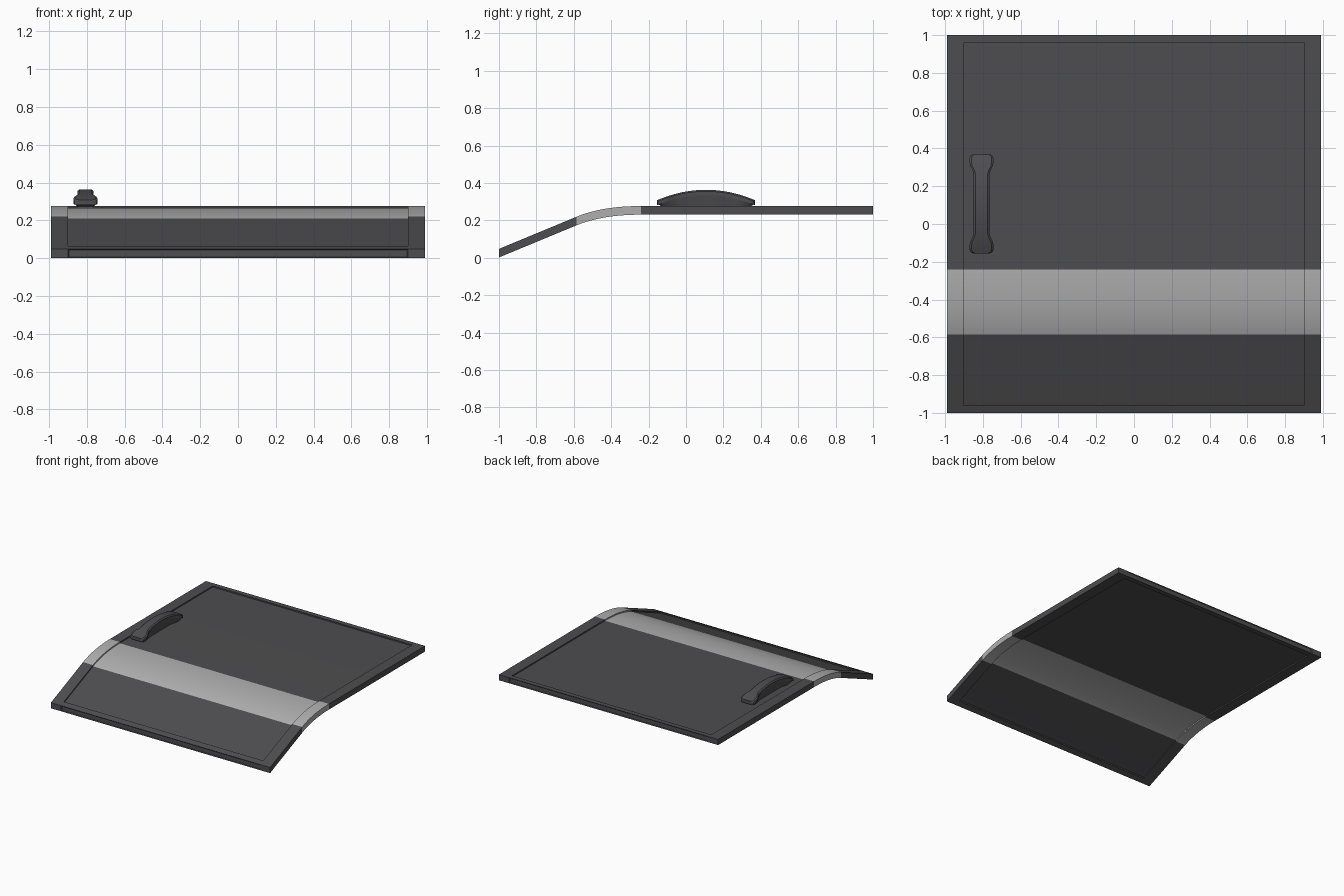
import bpy, bmesh, math

if "Cube" in bpy.data.objects:
    bpy.data.objects.remove(bpy.data.objects["Cube"])


def material(name, rgb):
    m = bpy.data.materials.new(name)
    m.diffuse_color = (*rgb, 1)
    m.use_nodes = True
    m.node_tree.nodes["Principled BSDF"].inputs["Base Color"].default_value = m.diffuse_color
    return m


DARK = material("dark_grey", (0.075, 0.075, 0.08))
LIGHT = material("light_grey", (0.43, 0.43, 0.43))


def finish(bm, name, mats):
    bmesh.ops.remove_doubles(bm, verts=bm.verts, dist=1e-5)
    bmesh.ops.recalc_face_normals(bm, faces=bm.faces)
    mesh = bpy.data.meshes.new(name)
    bm.to_mesh(mesh)
    bm.free()
    ob = bpy.data.objects.new(name, mesh)
    bpy.context.collection.objects.link(ob)
    for m in mats:
        mesh.materials.append(m)
    bpy.ops.object.select_all(action='DESELECT')
    ob.select_set(True)
    bpy.context.view_layer.objects.active = ob
    bpy.ops.object.shade_smooth_by_angle(angle=math.radians(20))
    return ob


# Bent panel: side profile, straight slope, rounded bend, flat top
THICK, RECESS, N = 0.046, 0.01, 12
profile = [(-1, 0.048), (-0.96, 0.0646)]
for k in range(N + 1):
    t = k / N
    a, b, c = (1 - t) ** 2, 2 * t * (1 - t), t * t
    profile.append((a * -0.585 + b * -0.447 + c * -0.24,
                    a * 0.22 + (b + c) * 0.277))
profile += [(0.96, 0.277), (1, 0.277)]
xs = [-0.99, -0.9, 0.9, 0.99]
rows = len(profile) - 1


def depth(i, j):
    """Recess of a grid cell; None is outside the panel."""
    if not (0 <= i < 3 and 0 <= j < rows):
        return None
    return RECESS if i == 1 and 0 < j < rows - 1 else 0


bm = bmesh.new()
edge_pockets = []


def quad(coords, mat):
    f = bm.faces.new([bm.verts.new(c) for c in coords])
    f.material_index = mat
    return f


for i in range(3):
    for j in range(rows):
        (y0, z0), (y1, z1) = profile[j], profile[j + 1]
        x0, x1, d = xs[i], xs[i + 1], depth(i, j)
        mat = 1 if 2 <= j < 2 + N else 0
        corners = [(x0, y0, z0), (x1, y0, z0), (x1, y1, z1), (x0, y1, z1)]
        quad([(x, y, z - d) for x, y, z in corners], mat)
        quad([(x, y, z - THICK + d) for x, y, z in corners], mat)
        # outer rim and recess walls
        for k, (di, dj) in enumerate([(0, -1), (1, 0), (0, 1), (-1, 0)]):
            p, q = corners[k], corners[(k + 1) % 4]
            nd = depth(i + di, j + dj)
            if nd is None:
                spans = [(-d, d - THICK)]
            elif nd > d:
                spans = [(-d, -nd), (nd - THICK, d - THICK)]
            else:
                spans = []
            for hi, lo in spans:
                f = quad([(*p[:2], p[2] + hi), (*q[:2], q[2] + hi),
                          (*q[:2], q[2] + lo), (*p[:2], p[2] + lo)], mat)
                if nd is None and i == 1:
                    edge_pockets.append(f)
bmesh.ops.remove_doubles(bm, verts=bm.verts, dist=1e-5)
bmesh.ops.recalc_face_normals(bm, faces=bm.faces)
# shallow slots in the front and rear edges
bmesh.ops.inset_individual(bm, faces=edge_pockets, thickness=0.008, depth=-0.006)
finish(bm, "bent_panel", [DARK, LIGHT])

# Handle: arched bar with flared ends, on a tapered web
HX, HY, HALF = -0.807, 0.107, 0.262
widths = [(0, 0.042), (0.35, 0.042), (0.6, 0.042), (0.68, 0.048), (0.76, 0.059),
          (0.83, 0.063), (0.93, 0.063), (0.975, 0.058), (1, 0.044)]
stations = [(-s, w) for s, w in widths[:0:-1]] + widths
for s in (0.18, 0.48):
    stations += [(s, 0.042), (-s, 0.042)]
stations.sort()


def loft(name, section):
    bm = bmesh.new()
    rings = [[bm.verts.new(c) for c in section(s, w)] for s, w in stations]
    n = len(rings[0])
    for r0, r1 in zip(rings, rings[1:]):
        for k in range(n):
            bm.faces.new((r0[k], r0[(k + 1) % n], r1[(k + 1) % n], r1[k]))
    bm.faces.new(rings[0])
    bm.faces.new(rings[-1])
    return finish(bm, name, [DARK])


def bar_section(s, w):
    y, top, low = HY + s * HALF, 0.364 - 0.056 * s * s, 0.336 - 0.055 * s * s
    return [(HX + a, y, z) for a, z in ((-w, low), (w, low), (w, top - 0.008),
            (w - 0.01, top), (0.01 - w, top), (-w, top - 0.008))]


def web_section(s, w):
    top = 0.34 - 0.055 * s * s
    return [(HX + a, HY + s * HALF * f, z) for a, f, z in (
        (-0.6 * w, 0.86, 0.262), (0.6 * w, 0.86, 0.262),
        (0.92 * w, 0.96, top), (-0.92 * w, 0.96, top))]


loft("handle_bar", bar_section)
loft("handle_web", web_section)
